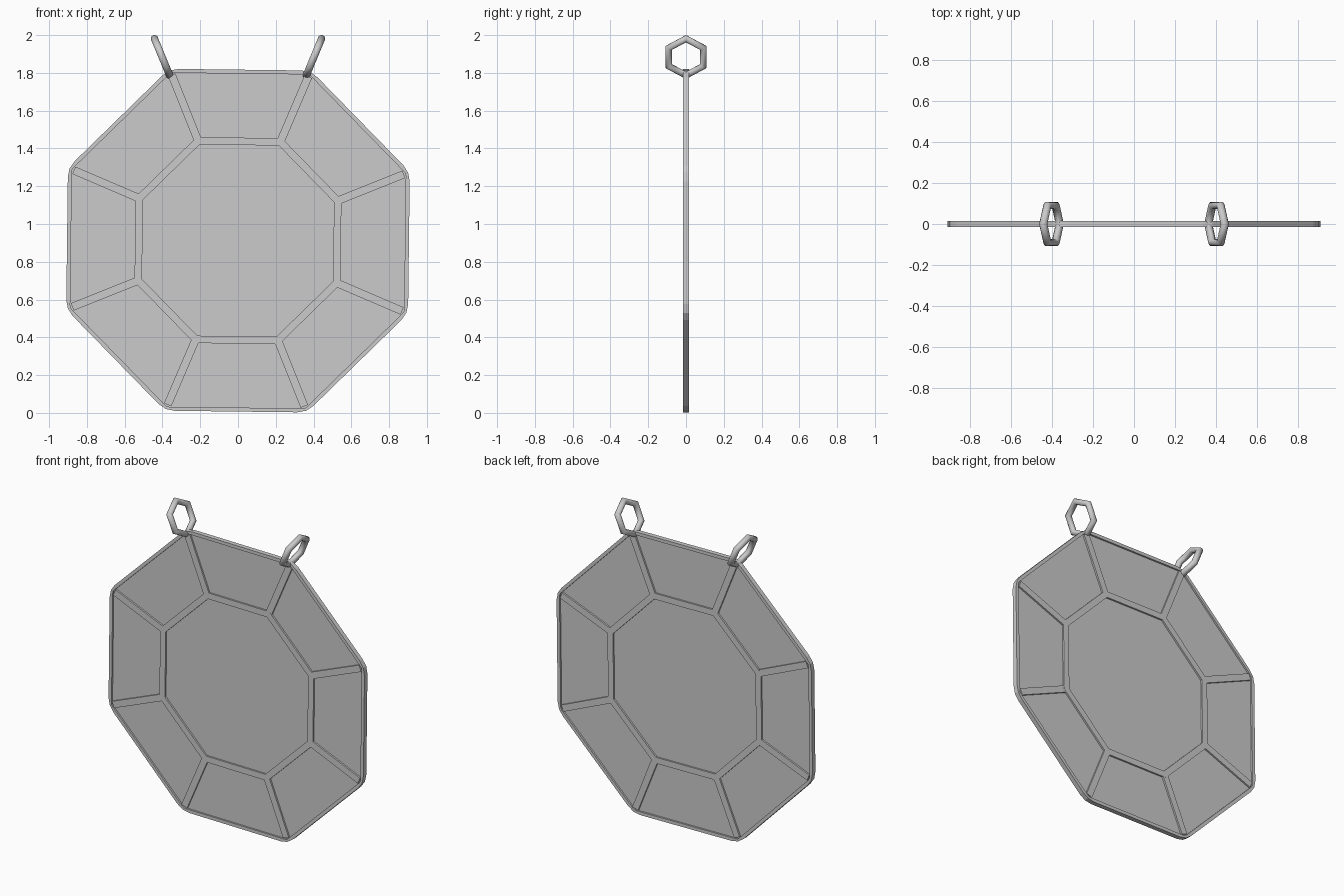
import bpy, bmesh
from math import sin, cos, tan, pi, radians
from mathutils import Vector

if "Cube" in bpy.data.objects:
    bpy.data.objects.remove(bpy.data.objects["Cube"])

CZ = 0.912               # centre height of the octagon
TURN = radians(-0.7)     # slight lean of the whole octagon


def new_object(name, bm):
    bmesh.ops.recalc_face_normals(bm, faces=bm.faces)
    me = bpy.data.meshes.new(name)
    bm.to_mesh(me)
    bm.free()
    ob = bpy.data.objects.new(name, me)
    bpy.context.collection.objects.link(ob)
    return ob


def place(u, v, y):
    return (u * cos(TURN) - v * sin(TURN), y, CZ + u * sin(TURN) + v * cos(TURN))


def octagon(apothem, cut=0.0):
    """Octagon outline; cut > 0 rounds each corner with three points."""
    r = apothem / cos(pi / 8)
    cs = [Vector((r * cos(pi / 8 + i * pi / 4), r * sin(pi / 8 + i * pi / 4))) for i in range(8)]
    if cut == 0:
        return cs
    pts = []
    for i, c in enumerate(cs):
        a = c + (cs[i - 1] - c).normalized() * cut
        b = c + (cs[(i + 1) % 8] - c).normalized() * cut
        pts += [a, (a + b) / 4 + c / 2, b]
    return pts


def slab(name, pts, half):
    bm = bmesh.new()
    front = [bm.verts.new(place(p[0], p[1], -half)) for p in pts]
    back = [bm.verts.new(place(p[0], p[1], half)) for p in pts]
    n = len(pts)
    bm.faces.new(front)
    bm.faces.new(back[::-1])
    for i in range(n):
        j = (i + 1) % n
        bm.faces.new((front[i], front[j], back[j], back[i]))
    return new_object(name, bm)


def ring(name, outer, inner, half):
    bm = bmesh.new()
    loops = [[bm.verts.new(place(p[0], p[1], y)) for p in pts]
             for pts, y in ((outer, -half), (outer, half), (inner, half), (inner, -half))]
    n = len(outer)
    for k in range(4):
        a, b = loops[k], loops[(k + 1) % 4]
        for i in range(n):
            j = (i + 1) % n
            bm.faces.new((a[i], a[j], b[j], b[i]))
    return new_object(name, bm)


def link(name, centre, tilt, R=0.105, r=0.02, sides=6, minor=10):
    """Six-sided link with a round cross-section, smooth shaded."""
    bm = bmesh.new()
    d = Vector((sin(tilt), 0, cos(tilt)))
    n = Vector((cos(tilt), 0, -sin(tilt)))
    rows = []
    for i in range(sides):
        a = 2 * pi * i / sides
        out = d * cos(a) + Vector((0, 1, 0)) * sin(a)
        rows.append([bm.verts.new(Vector(centre) + out * (R + r * cos(2 * pi * k / minor))
                                  + n * r * sin(2 * pi * k / minor)) for k in range(minor)])
    for i in range(sides):
        a, b = rows[i], rows[(i + 1) % sides]
        for k in range(minor):
            m = (k + 1) % minor
            bm.faces.new((a[k], b[k], b[m], a[m])).smooth = True
    return new_object(name, bm)


# Thin pane behind all the bars
slab("pane", octagon(0.895, 0.05), 0.004)

# Outer rim with rounded corners, and inner octagonal frame
ring("outer_rim", octagon(0.905, 0.05), octagon(0.884, 0.012), 0.015)
ring("inner_frame", octagon(0.545), octagon(0.506), 0.015)

# Eight spokes joining the two frames at their corners
for i in range(8):
    a = pi / 8 + i * pi / 4
    d, s = Vector((cos(a), sin(a))), Vector((-sin(a), cos(a))) * 0.021
    p, q = d * 0.565, d * 0.945
    slab(f"spoke_{i + 1}", [p - s, q - s, q + s, p + s], 0.0148)

# Two hanging links at the top corners
for side, label in ((-1, "left"), (1, "right")):
    link(f"hanging_link_{label}", (side * 0.402, 0, 1.884), side * radians(22.5))
